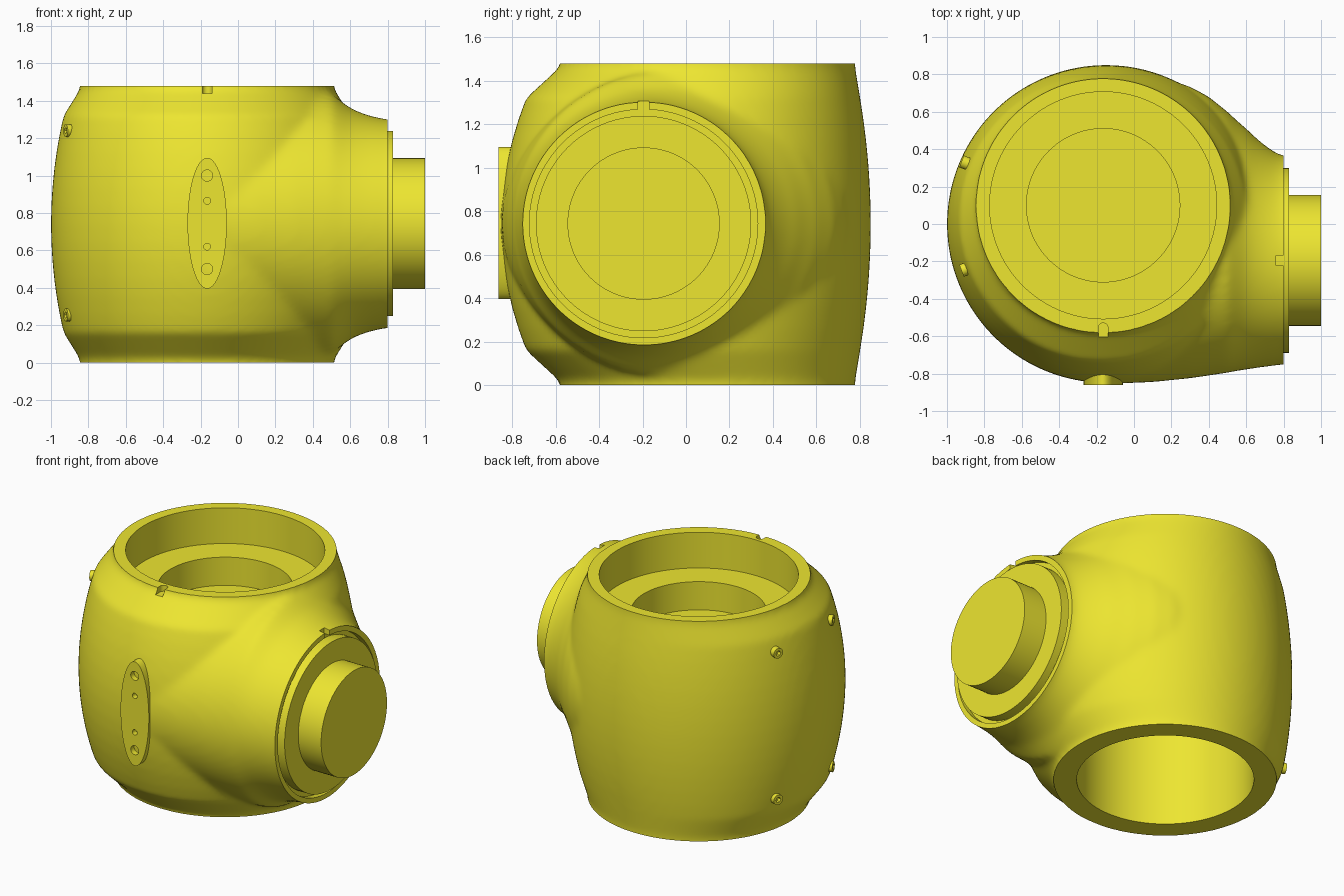
import bpy, bmesh
from math import sin, cos, pi, atan2
from mathutils import Vector

if "Cube" in bpy.data.objects:
    bpy.data.objects.remove(bpy.data.objects["Cube"])

mat = bpy.data.materials.new("yellow_paint")
mat.diffuse_color = (0.85, 0.79, 0.03, 1)
mat.use_nodes = True
mat.node_tree.nodes["Principled BSDF"].inputs["Base Color"].default_value = mat.diffuse_color


def finish(name, bm):
    bmesh.ops.recalc_face_normals(bm, faces=bm.faces)
    me = bpy.data.meshes.new(name)
    bm.to_mesh(me)
    bm.free()
    ob = bpy.data.objects.new(name, me)
    bpy.context.collection.objects.link(ob)
    me.materials.append(mat)
    return ob


def loft(bm, rings):
    loops = [[bm.verts.new(p) for p in r] for r in rings]
    n = len(loops[0])
    for a, b in zip(loops, loops[1:]):
        for i in range(n):
            j = (i + 1) % n
            bm.faces.new((a[i], a[j], b[j], b[i]))
    bm.faces.new(loops[0])
    bm.faces.new(loops[-1][::-1])


def rod(name, a, b, r, n=96, r2=None):
    """Cylinder from a to b; r2 scales the second cross axis for ellipses."""
    a, b = Vector(a), Vector(b)
    d = (b - a).normalized()
    u = d.cross(Vector((0, 0, 1))) if abs(d.z) < 0.9 else Vector((1, 0, 0))
    u.normalize()
    v = d.cross(u)
    ang = [2 * pi * i / n for i in range(n)]
    bm = bmesh.new()
    loft(bm, [[p + u * r * cos(t) + v * (r2 or r) * sin(t) for t in ang] for p in (a, b)])
    return finish(name, bm)


def box(name, lo, hi):
    bm = bmesh.new()
    loft(bm, [[(lo[0], lo[1], z), (hi[0], lo[1], z), (hi[0], hi[1], z), (lo[0], hi[1], z)]
              for z in (lo[2], hi[2])])
    return finish(name, bm)


def apply(ob, mod):
    bpy.context.view_layer.objects.active = ob
    bpy.ops.object.modifier_apply(modifier=mod.name)


def boolean(targets, tool, op='DIFFERENCE'):
    for ob in targets:
        m = ob.modifiers.new("bool", 'BOOLEAN')
        m.operation = op
        m.solver = 'EXACT'
        m.object = tool
        apply(ob, m)
    bpy.data.objects.remove(tool)


# Barrel: stacked circles drifting from the rims to the wider middle
MZ = 0.74
ANG = [2 * pi * i / 128 for i in range(128)]
half = [(0.5 * k / 6 * 1.16, 0.85 - 0.082 * (k / 6) ** 2, 0.033 * (k / 6) ** 2,
         -0.15 - 0.015 * (k / 6) ** 2) for k in range(7)]
half += [(0.725, 0.677, 0.1, -0.165), (0.84, 0.677, 0.1, -0.165)]
rows = [(MZ - h, r, cy, cx) for h, r, cy, cx in half[:0:-1]] + \
       [(MZ + h, r, cy, cx) for h, r, cy, cx in half]
bm = bmesh.new()
loft(bm, [[(cx + r * cos(t), cy + r * sin(t), z) for t in ANG] for z, r, cy, cx in rows])

# Flared side port: x, front y, back y, half height
flare = [(-0.15, -0.857, 0.80, 0.69), (0.1, -0.845, 0.79, 0.70), (0.3, -0.825, 0.735, 0.71),
         (0.4, -0.81, 0.68, 0.71), (0.5, -0.795, 0.60, 0.695), (0.55, -0.785, 0.553, 0.655),
         (0.6, -0.778, 0.51, 0.618), (0.65, -0.77, 0.462, 0.595), (0.7, -0.763, 0.42, 0.578),
         (0.75, -0.757, 0.385, 0.566), (0.8, -0.75, 0.362, 0.557), (0.92, -0.75, 0.362, 0.557)]
loft(bm, [[(x, (f + b) / 2 + (b - f) / 2 * cos(t), 0.743 + h * sin(t)) for t in ANG]
          for x, f, b, h in flare])
body = finish("housing_body", bm)

# Blend barrel and port into one skin, then trim the flat ends
m = body.modifiers.new("remesh", 'REMESH')
m.mode = 'VOXEL'
m.voxel_size = 0.02
apply(body, m)
m = body.modifiers.new("smooth", 'SMOOTH')
m.factor = 0.5
m.iterations = 12
apply(body, m)
boolean([body], box("trim", (-2, -2, 0), (0.8, 2, 1.48)), 'INTERSECT')

# Flat oval pad on the front
PX = -0.165
pad = rod("front_pad", (PX, -0.70, 0.745), (PX, -0.862, 0.745), 0.105, 96, 0.35)

# Top stepped pocket, bottom bore, port groove
cx, cy = -0.165, 0.1
PY, PZ = -0.195, 0.743
boolean([body], rod("c", (cx, cy, 1.24), (cx, cy, 1.7), 0.607))
boolean([body], rod("c", (cx, cy, 1.05), (cx, cy, 1.6), 0.41))
boolean([body], rod("c", (cx, cy, -0.2), (cx, cy, 0.72), 0.54))
boolean([body], rod("c", (0.76, PY, PZ), (1.1, PY, PZ), 0.525))
# Alignment notches in both rims
boolean([body], box("c", (0.76, PY - 0.026, 1.25), (0.9, PY + 0.026, 1.4)))
boolean([body], box("c", (PX - 0.026, -0.7, 1.44), (PX + 0.026, -0.555, 1.6)))
boolean([body], rod("c", (PX, -0.555, 1.44), (PX, -0.555, 1.6), 0.026, 24))
# Holes in the pad
for z, r in ((1.0, 0.03), (0.5, 0.03), (0.865, 0.018), (0.62, 0.018)):
    boolean([body, pad], rod("c", (PX, -0.825, z), (PX, -0.95, z), r, 24))

# Port plate and output shaft
plate = rod("port_plate", (0.74, PY, PZ), (0.83, PY, PZ), 0.495)
shaft = rod("output_shaft", (0.80, PY, PZ), (1.0, PY, PZ), 0.35)

# Socket screws on the left side
parts = [body, pad, plate, shaft]
for i, (y, z) in enumerate(((0.335, 1.24), (-0.25, 1.24), (0.335, 0.255), (-0.25, 0.255))):
    d = Vector((-0.75, (y - 0.04), 0)).normalized()
    tip = Vector((-0.922, y, z))
    s = rod(f"side_screw_{i + 1}", tip - d * 0.12, tip, 0.034, 32)
    boolean([s], rod("c", tip - d * 0.025, tip + d * 0.05, 0.018, 6))
    parts.append(s)

for ob in parts:
    bpy.ops.object.select_all(action='DESELECT')
    ob.select_set(True)
    bpy.context.view_layer.objects.active = ob
    bpy.ops.object.shade_smooth_by_angle(angle=0.6)
